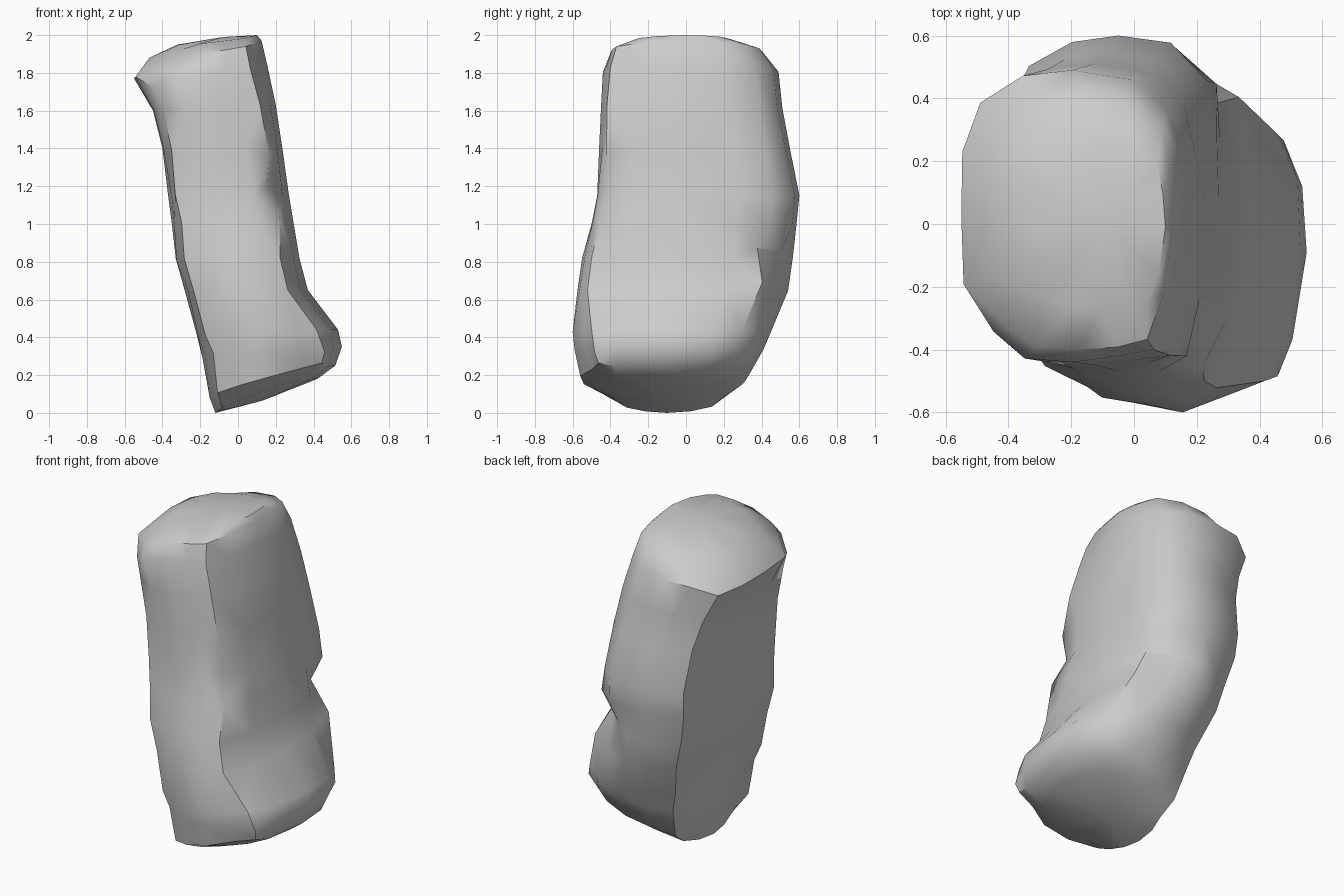
import bpy, bmesh, random
from mathutils import Vector

if "Cube" in bpy.data.objects:
    bpy.data.objects.remove(bpy.data.objects["Cube"])

random.seed(4)

# Cross-section of the stone: flat front, bowed right side, rounded back
PROFILE = [(-.86, -.86), (-.45, -.98), (0, -1), (.4, -.98), (.68, -.92), (.9, -.56),
           (1, 0), (.96, .42), (.78, .72), (.42, .93), (0, 1), (-.45, .96),
           (-.84, .79), (-.96, .42), (-1, 0), (-.96, -.45)]
# Squarer corners on the upper part
UPPER = {4: (.72, -.92), 8: (.88, .74), 9: (.5, .95), 12: (-.9, .82), 13: (-.97, .46)}

# Tilted rings, bottom to top: left x, left z, right x, right z, front y, back y,
# wear of the front left corner, rise of z towards front and back
RINGS = [
    (-.12, .00, .42, .18, -.40, .20, .15, .03),
    (-.15, .08, .515, .25, -.56, .33, .12, .03),
    (-.19, .30, .55, .35, -.59, .41, .08, .01),
    (-.22, .42, .53, .44, -.60, .45, .08, 0),
    (-.28, .64, .37, .65, -.575, .54, .08, 0),
    (-.33, .82, .325, .82, -.55, .565, .05, 0),
    (-.35, 1.0, .295, 1.0, -.50, .585, 0, 0),
    (-.37, 1.15, .27, 1.15, -.47, .60, 0, 0),
    (-.40, 1.40, .235, 1.4, -.46, .55, 0, 0),
    (-.45, 1.60, .20, 1.63, -.45, .51, 0, 0),
    (-.55, 1.77, .155, 1.84, -.44, .49, 0, 0),
    (-.47, 1.88, .125, 1.97, -.40, .41, 0, -.02),
    (-.32, 1.95, .10, 2.0, -.27, .25, 0, -.01),
]

# Small chips along the edges: (ring, profile point) -> offset
CHIPS = {(7, 4): (-.02, .03, .04), (6, 4): (.02, 0, .03), (8, 4): (.02, 0, -.04),
         (10, 0): (.05, .03, -.05), (5, 8): (-.03, -.04, .05),
         (5, 9): (-.02, -.03, .04), (4, 8): (.03, .02, .05),
         (1, 3): (0, .05, 0), (2, 3): (0, .05, 0), (3, 3): (0, .04, 0),
         (1, 4): (.04, .06, .02), (2, 4): (.03, .06, -.02), (3, 4): (.01, .05, 0),
         (10, 12): (.03, -.02, -.02), (11, 0): (.02, .02, -.05), (11, 1): (0, 0, -.03),
         (11, 15): (.01, 0, -.02), (11, 12): (.01, 0, -.04), (11, 11): (0, 0, -.02),
         (12, 0): (0, 0, -.02), (9, 12): (0, 0, -.02)}


def ring_point(i, k):
    xl, zl, xr, zr, yf, yb, wear, rise = RINGS[i]
    u, v = UPPER.get(k, PROFILE[k]) if i >= 6 else PROFILE[k]
    if k in (0, 1, 15):
        v += wear * {0: 1, 1: .35, 15: .5}[k]
    t = (u + 1) / 2
    return Vector((xl + (xr - xl) * t,
                   (yf + yb) / 2 + v * (yb - yf) / 2,
                   zl + (zr - zl) * t + rise * v * v))


# Stone body: lofted rings closed by fans at both ends
bm = bmesh.new()
n = len(PROFILE)
loops = []
for i in range(len(RINGS)):
    loop = []
    for k in range(n):
        p = ring_point(i, k)
        if 0 < i < len(RINGS) - 2 and k not in (2, 6, 10, 14):
            p += Vector([random.uniform(-.009, .009) for _ in range(3)])
        p += Vector(CHIPS.get((i, k), (0, 0, 0)))
        loop.append(bm.verts.new(p))
    loops.append(loop)
for a, b in zip(loops, loops[1:]):
    for k in range(n):
        j = (k + 1) % n
        bm.faces.new((a[k], a[j], b[j], b[k]))
base = bm.verts.new((.13, -.08, .065))
crown = bm.verts.new((-.08, 0, 1.99))
for k in range(n):
    j = (k + 1) % n
    bm.faces.new((base, loops[0][j], loops[0][k]))
    bm.faces.new((crown, loops[-1][k], loops[-1][j]))
bmesh.ops.triangulate(bm, faces=bm.faces[:])
bmesh.ops.recalc_face_normals(bm, faces=bm.faces[:])
mesh = bpy.data.meshes.new("standing_stone")
bm.to_mesh(mesh)
bm.free()

stone = bpy.data.objects.new("standing_stone", mesh)
bpy.context.collection.objects.link(stone)
grey = bpy.data.materials.new("stone_grey")
grey.diffuse_color = (.6, .6, .6, 1)
grey.use_nodes = True
grey.node_tree.nodes["Principled BSDF"].inputs["Base Color"].default_value = grey.diffuse_color
mesh.materials.append(grey)

# Soft shading with crisp broken edges
bpy.context.view_layer.objects.active = stone
stone.select_set(True)
bpy.ops.object.shade_smooth_by_angle(angle=.7)
